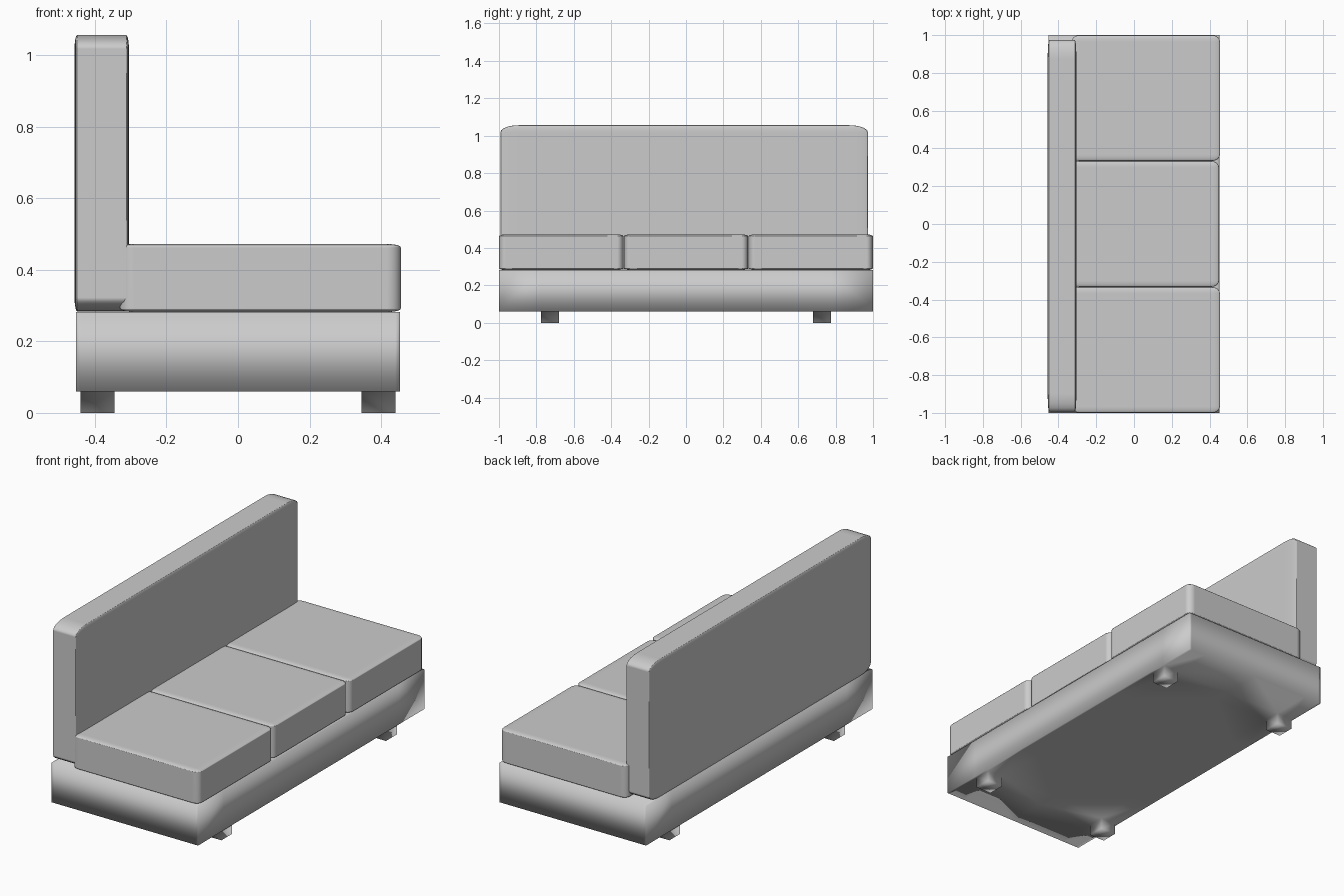
import bpy, bmesh
from mathutils import Vector

if "Cube" in bpy.data.objects:
    bpy.data.objects.remove(bpy.data.objects["Cube"])


def finish(bm, name):
    me = bpy.data.meshes.new(name)
    bm.to_mesh(me)
    bm.free()
    ob = bpy.data.objects.new(name, me)
    bpy.context.collection.objects.link(ob)
    for p in me.polygons:
        p.use_smooth = True
    return ob


def cushion(name, lo, hi):
    """Unit cube with a rounded edge, stretched to the given bounds."""
    lo, hi = Vector(lo), Vector(hi)
    bm = bmesh.new()
    bmesh.ops.create_cube(bm, size=1)
    bmesh.ops.bevel(bm, geom=bm.edges[:], offset=0.05, segments=5,
                    profile=0.5, affect='EDGES')
    bmesh.ops.scale(bm, vec=hi - lo, verts=bm.verts[:])
    bmesh.ops.translate(bm, vec=(lo + hi) / 2, verts=bm.verts[:])
    ob = finish(bm, name)
    # keeps the big panels flat while the rims stay soft
    ob.modifiers.new("weighted", 'WEIGHTED_NORMAL').weight = 100
    return ob


# Base with feet: one quarter, mirrored in x and y
bm = bmesh.new()
bmesh.ops.create_cube(bm, size=1)
bmesh.ops.scale(bm, vec=(0.453, 1.0, 0.222), verts=bm.verts[:])
bmesh.ops.translate(bm, vec=(0.2265, 0.5, 0.171), verts=bm.verts[:])
cuts = [((1, 0, 0), v) for v in (0.345, 0.44)]
cuts += [((0, 1, 0), v) for v in (0.39, 0.68, 0.775)]
for axis, v in cuts:
    bmesh.ops.bisect_plane(bm, geom=bm.verts[:] + bm.edges[:] + bm.faces[:],
                           plane_co=Vector(axis) * v, plane_no=axis)
# open the inner walls where the quarters meet
inner = [f for f in bm.faces
         if min(f.calc_center_median().x, f.calc_center_median().y) < 0.001]
bmesh.ops.delete(bm, geom=inner, context='FACES')
# foot pulled down from the underside
foot = min(bm.faces, key=lambda f: (f.calc_center_median() - Vector((0.392, 0.728, 0.06))).length)
new = bmesh.ops.extrude_face_region(bm, geom=[foot])["geom"]
bmesh.ops.translate(bm, vec=(0, 0, -0.06),
                    verts=[g for g in new if isinstance(g, bmesh.types.BMVert)])
if foot.is_valid:
    bmesh.ops.delete(bm, geom=[foot], context='FACES_ONLY')
bmesh.ops.recalc_face_normals(bm, faces=bm.faces[:])
# upholstery seam down the front panel
for e in bm.edges:
    if all(abs(v.co.y - 0.39) < 0.001 and v.co.x > 0.45 for v in e.verts):
        e.smooth = False
base = finish(bm, "base_with_feet")
mirror = base.modifiers.new("mirror", 'MIRROR')
mirror.use_axis = (True, True, False)
mirror.use_mirror_merge = False

# Seat cushions
for i, name in enumerate(("front", "middle", "rear")):
    y = -1 + i * 2 / 3
    x_front = 0.45 if name == "middle" else 0.455
    cushion(f"seat_cushion_{name}", (-0.33, y + 0.001, 0.282),
            (x_front, y + 2 / 3 - 0.001, 0.472))

# Backrest
cushion("backrest", (-0.457, -0.993, 0.284), (-0.305, 0.973, 1.056))
